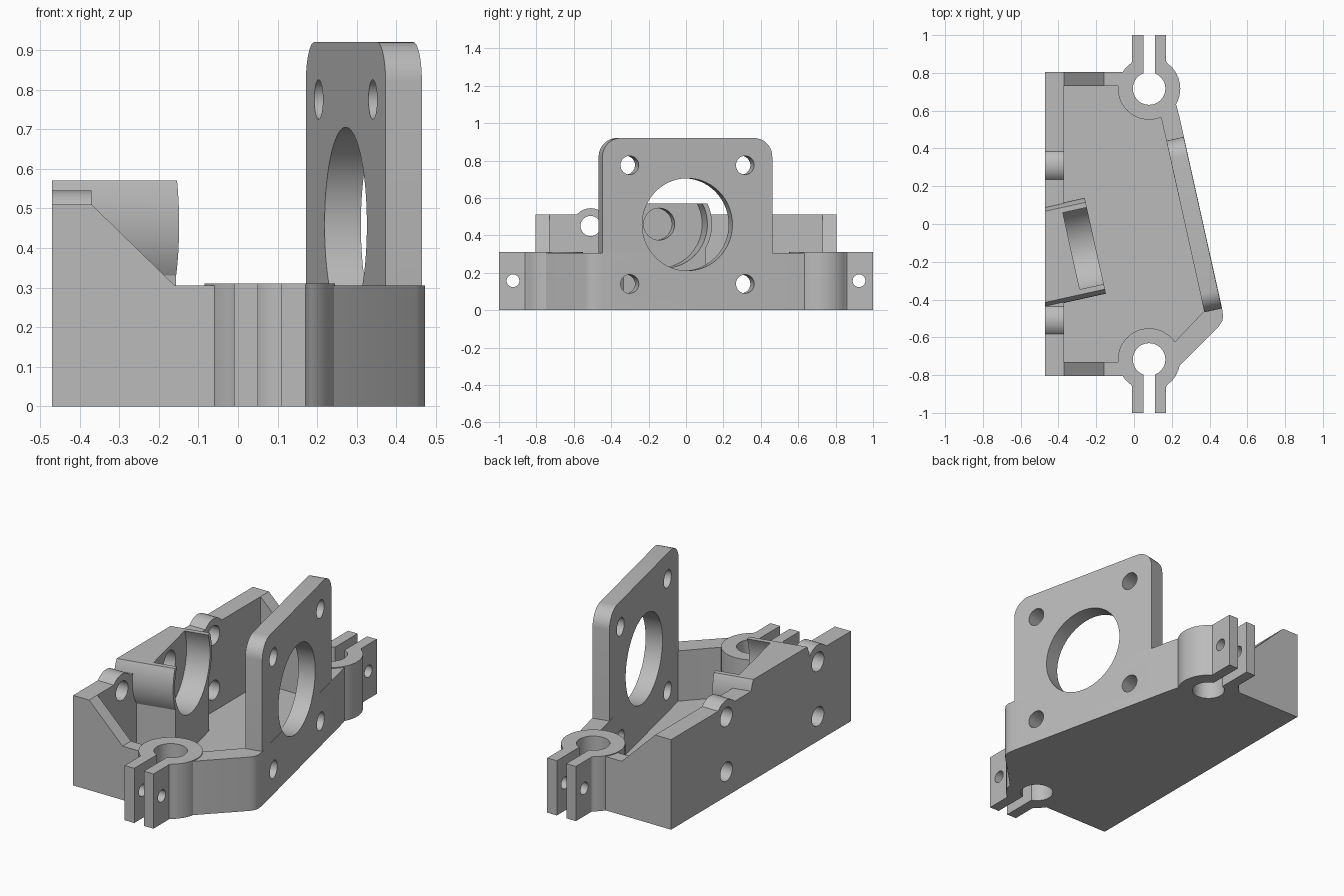
import bpy, bmesh
from math import sin, cos, pi, radians, asin, degrees
from mathutils import Matrix

cube = bpy.data.objects.get("Cube")
if cube:
    bpy.data.objects.remove(cube, do_unlink=True)

grey = bpy.data.materials.new("plain grey")
grey.use_nodes = True
grey.diffuse_color = (0.5, 0.5, 0.5, 1)
grey.node_tree.nodes["Principled BSDF"].inputs["Base Color"].default_value = (0.5, 0.5, 0.5, 1)

TILT = radians(12.5)


def arc(cx, cy, r, start, end, n):
    """Points on an arc, angles in degrees."""
    return [(cx + r * cos(radians(start + (end - start) * i / n)),
             cy + r * sin(radians(start + (end - start) * i / n))) for i in range(n + 1)]


def circle(cx, cy, r, n=48):
    return arc(cx, cy, r, 0, 360, n)[:-1]


def rect(x0, y0, x1, y1):
    return [(x0, y0), (x1, y0), (x1, y1), (x0, y1)]


def prism(name, pts, a, b, axis="z", frame=Matrix()):
    """Extrude a profile from a to b along an axis of the given frame."""
    place = {"z": lambda p: (p[0], p[1], a),
             "x": lambda p: (a, p[0], p[1]),
             "y": lambda p: (p[0], a, p[1])}[axis]
    step = {"z": (0, 0, b - a), "x": (b - a, 0, 0), "y": (0, b - a, 0)}[axis]
    bm = bmesh.new()
    face = bm.faces.new([bm.verts.new(place(p)) for p in pts])
    ext = bmesh.ops.extrude_face_region(bm, geom=[face])
    bmesh.ops.translate(bm, vec=step, verts=[v for v in ext["geom"] if isinstance(v, bmesh.types.BMVert)])
    bmesh.ops.recalc_face_normals(bm, faces=bm.faces)
    bm.transform(frame)
    mesh = bpy.data.meshes.new(name)
    bm.to_mesh(mesh)
    bm.free()
    mesh.materials.append(grey)
    obj = bpy.data.objects.new(name, mesh)
    bpy.context.collection.objects.link(obj)
    return obj


def combine(target, tool, operation):
    """Apply a boolean and discard the tool object."""
    mod = target.modifiers.new("boolean", "BOOLEAN")
    mod.operation, mod.solver, mod.object = operation, "EXACT", tool
    bpy.context.view_layer.update()
    graph = bpy.context.evaluated_depsgraph_get()
    mesh = bpy.data.meshes.new_from_object(target.evaluated_get(graph))
    target.modifiers.clear()
    target.data = mesh
    bpy.data.objects.remove(tool, do_unlink=True)


def add(*args):
    combine(body, prism(*args), "UNION")


def cut(*args):
    combine(body, prism(*args), "DIFFERENCE")


# Tray with thin floor and an angled wall
outline = [(-0.47, -0.805), (0.08, -0.805), (0.23, -0.76), (0.45, -0.54), (0.467, -0.515),
           (0.472, -0.49), (0.467, -0.45), (0.24, 0.57), (0.2, 0.72), (0.08, 0.805), (-0.47, 0.805)]
cavity = [(-0.37, -0.73), (0.08, -0.73), (0.22, -0.62), (0.372, -0.46), (0.14, 0.58),
          (0.08, 0.73), (-0.37, 0.73)]
body = prism("mount_body", outline, 0, 0.305)
cut("cavity", cavity, 0.02, 1)

# Back plate with raised lugs over its upper holes
add("back_plate", rect(-0.805, 0, 0.805, 0.51), -0.47, -0.37, "x")
for y in (-0.51, 0.31):
    add("lug", circle(y, 0.45, 0.095), -0.47, -0.37, "x")

# Sloping gussets at both ends
gusset = [(-0.42, 0.2), (-0.16, 0.2), (-0.16, 0.305), (-0.37, 0.51), (-0.42, 0.51)]
for s in (-1, 1):
    add("gusset", gusset, s * 0.73, s * 0.805, "y")

# Tilted motor plate with rounded top corners
plate_frame = Matrix.Translation((0.318, -0.003, 0)) @ Matrix.Rotation(TILT, 4, "Z")
plate = ([(-0.465, 0.01), (0.465, 0.01)] + arc(0.365, 0.82, 0.1, 0, 90, 10)
         + arc(-0.365, 0.82, 0.1, 90, 180, 10))
add("motor_plate", plate, -0.047, 0.047, "x", plate_frame)

# Bearing cradle: open round cup on a straight pedestal
cup_frame = Matrix.Translation((-0.205, -0.115, 0.46)) @ Matrix.Rotation(TILT, 4, "Z")
top = degrees(asin(0.11 / 0.26))
cup = ([(-0.225, -0.45)] + arc(0, 0, 0.26, 210, 180 - top, 16)
       + arc(0, 0, 0.26, top, -30, 16) + [(0.225, -0.45)])
add("cradle", cup, -0.42, 0, "x", cup_frame)
cut("back_trim", rect(-1.2, -0.5, 1.2, 1.5), -0.9, -0.47, "x")
cut("cradle_pocket", circle(0, 0, 0.235, 64), -0.13, 0.1, "x", cup_frame)
cut("shaft_recess", circle(0, 0, 0.085), -0.2, 0, "x", cup_frame)

# Split rod clamps at both ends
for s in (-1, 1):
    cy = s * 0.717
    add("clamp_ring", circle(0.08, cy, 0.165, 64), 0, 0.31)
    add("clamp_tabs", rect(-0.01, s * 0.75, 0.17, s), 0, 0.31)
    add("clamp_shoulder", [(-0.05, s * 0.8), (-0.01, s * 0.86), (0.17, s * 0.86), (0.21, s * 0.81)], 0, 0.31)
    cut("rod_hole", circle(0.08, cy, 0.086), -0.1, 0.5)
    cut("clamp_slot", rect(0.05, cy, 0.11, s * 1.1), -0.1, 0.5)
    cut("clamp_screw", circle(s * 0.925, 0.157, 0.034, 32), -0.1, 0.3, "x")

# Motor opening and screw holes
cut("motor_opening", circle(0, 0.458, 0.247, 72), -0.2, 0.2, "x", plate_frame)
for y in (-0.316, 0.316):
    for z in (0.14, 0.775):
        cut("motor_screw", circle(y, z, 0.05, 32), -0.09, 0.2, "x", plate_frame)
for y in (-0.51, 0.31):
    for z in (0.14, 0.45):
        cut("back_screw", circle(y, z, 0.054, 32), -0.6, -0.33, "x")

# Smooth the round surfaces only
bpy.ops.object.select_all(action="DESELECT")
body.select_set(True)
bpy.context.view_layer.objects.active = body
bpy.ops.object.shade_smooth_by_angle(angle=radians(25))
